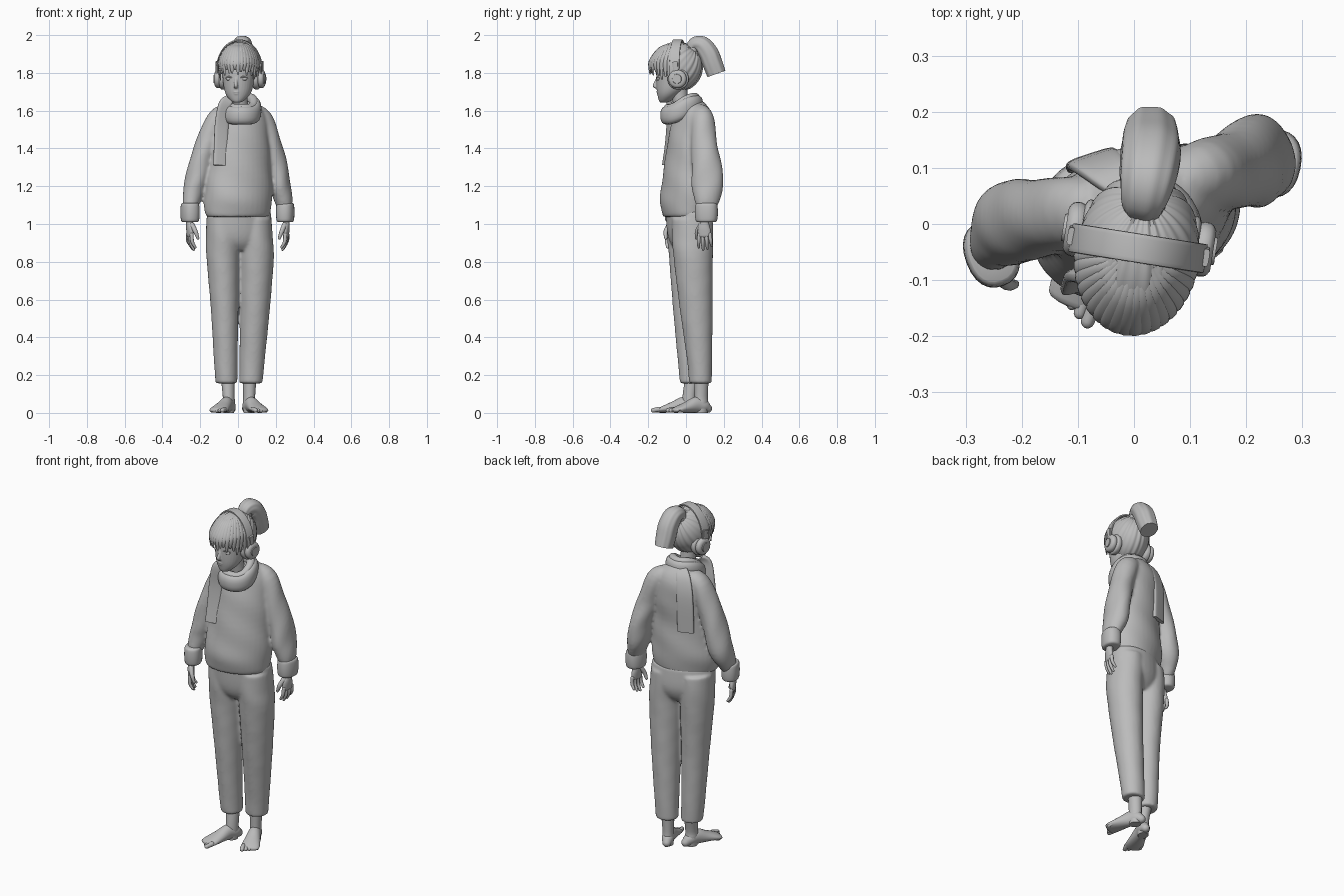
import bpy, bmesh, math
from mathutils import Vector, Matrix

default_cube = bpy.data.objects.get("Cube")
if default_cube:
    bpy.data.objects.remove(default_cube, do_unlink=True)

grey = bpy.data.materials.new("plain grey")
grey.use_nodes = True
grey.diffuse_color = (.5, .5, .5, 1)
grey.node_tree.nodes["Principled BSDF"].inputs["Base Color"].default_value = (.5, .5, .5, 1)

HEAD = Matrix.Translation((.007, -.045, 0)) @ Matrix.Rotation(math.radians(-9), 4, "Z")
BODY_SIDE = Vector((.95, .31, 0))


def finish(name, bm, matrix=None, angle=50):
    """Turn a bmesh into a smooth grey object."""
    if matrix:
        bm.transform(matrix)
    bmesh.ops.recalc_face_normals(bm, faces=bm.faces)
    mesh = bpy.data.meshes.new(name)
    bm.to_mesh(mesh)
    bm.free()
    mesh.materials.append(grey)
    obj = bpy.data.objects.new(name, mesh)
    bpy.context.collection.objects.link(obj)
    bpy.ops.object.select_all(action="DESELECT")
    obj.select_set(True)
    bpy.context.view_layer.objects.active = obj
    bpy.ops.object.shade_smooth_by_angle(angle=math.radians(angle))
    return obj


def fuse(name, parts, voxel, repeats):
    """Join overlapping parts into one soft surface."""
    bpy.ops.object.select_all(action="DESELECT")
    for part in parts:
        part.select_set(True)
    bpy.context.view_layer.objects.active = parts[0]
    bpy.ops.object.join()
    parts[0].name = name
    remesh = parts[0].modifiers.new("blend", "REMESH")
    remesh.mode = "VOXEL"
    remesh.voxel_size = voxel
    remesh.use_smooth_shade = True
    soften = parts[0].modifiers.new("soften", "SMOOTH")
    soften.factor = .5
    soften.iterations = repeats


def resample(points, steps, closed):
    """Catmull-Rom curve through points of (x, y, z, half width, half depth)."""
    count = len(points)
    pick = lambda i: points[i % count] if closed else points[max(0, min(count - 1, i))]
    result = []
    for i in range(count if closed else count - 1):
        a, b, c, d = (pick(i + k) for k in (-1, 0, 1, 2))
        for s in range(steps):
            t = s / steps
            result.append([q + t / 2 * (r - p + t * (2 * p - 5 * q + 4 * r - u + t * (3 * (q - r) + u - p)))
                           for p, q, r, u in zip(a, b, c, d)])
    if not closed:
        result.append(list(points[-1]))
    return result


def sweep(name, points, side=(1, 0, 0), sides=20, steps=4, closed=False, power=2,
          level=False, rounded=False, fold=0, ridges=0, matrix=None):
    """Loft elliptical sections along a curved path."""
    points = [tuple(p) if len(p) == 5 else (*p, p[3]) for p in points]
    samples = resample(points, steps, closed)
    spots = [Vector(s[:3]) for s in samples]
    rings = []
    for i, s in enumerate(samples):
        if closed:
            along = spots[(i + 1) % len(spots)] - spots[i - 1]
        else:
            along = spots[min(i + 1, len(spots) - 1)] - spots[max(i - 1, 0)]
        along = Vector((0, 0, 1)) if level else along.normalized()
        wide = Vector(side)
        wide = (wide - along * wide.dot(along)).normalized()
        rings.append((spots[i], along, wide, along.cross(wide), s[3], s[4]))
    if rounded:
        for end, sign in ((0, -1), (-1, 1)):
            spot, along, wide, deep, a, b = rings[end]
            for k in (.5, .85, .97):
                r = math.sqrt(1 - k * k)
                ring = (spot + along * sign * k * min(a, b), along, wide, deep, a * r, b * r)
                rings.insert(0 if sign < 0 else len(rings), ring)
    bm = bmesh.new()
    loops = []
    for spot, along, wide, deep, a, b in rings:
        loop = []
        for j in range(sides):
            angle = math.tau * j / sides
            c, s = math.cos(angle), math.sin(angle)
            c, s = (math.copysign(abs(v) ** (2 / power), v) for v in (c, s))
            swell = 1 + fold * math.sin(3 * angle + 34 * spot.z) + ridges * math.cos(9 * angle)
            loop.append(bm.verts.new(spot + (wide * a * c + deep * b * s) * swell))
        loops.append(loop)
    for i in range(len(loops) if closed else len(loops) - 1):
        one, two = loops[i], loops[(i + 1) % len(loops)]
        for j in range(sides):
            k = (j + 1) % sides
            bm.faces.new((one[j], one[k], two[k], two[j]))
    if not closed:
        bm.faces.new(loops[0])
        bm.faces.new(loops[-1])
    return finish(name, bm, matrix)


def ball(name, spot, size, matrix=None):
    bm = bmesh.new()
    bmesh.ops.create_uvsphere(bm, u_segments=20, v_segments=12, radius=1)
    bm.transform(Matrix.Translation(spot) @ Matrix.Diagonal((*size, 1)))
    return finish(name, bm, matrix)


# Trousers
fuse("trousers", [
    sweep("trouser_seat", [(.005, .02, .86, .06, .07), (.007, .02, .9, .14, .098),
                           (.008, .02, .96, .176, .113), (.005, .012, 1.07, .174, .113)],
          BODY_SIDE, 32, level=True),
    sweep("left_trouser_leg", [(.068, .077, .156, .062, .06), (.075, .072, .28, .067, .067),
                               (.089, .054, .55, .08, .087), (.097, .038, .82, .093, .104),
                               (.092, .035, .93, .092, .11), (.088, .033, 1.03, .088, .108)],
          sides=28, level=True, fold=.008),
    sweep("right_trouser_leg", [(-.061, .03, .156, .058, .062), (-.065, .025, .28, .063, .069),
                                (-.071, .013, .55, .073, .082), (-.08, .01, .82, .087, .1),
                                (-.08, .008, .93, .09, .108), (-.078, .005, 1.03, .09, .106)],
          sides=28, level=True, fold=.008),
], .007, 14)

# Sweater
fuse("sweater", [
    sweep("sweater_body", [(0, 0, 1.038, .168, .115), (0, 0, 1.06, .178, .122), (0, 0, 1.13, .185, .132),
                           (.005, .005, 1.22, .178, .127), (.01, .012, 1.34, .165, .118),
                           (.01, .026, 1.46, .158, .114), (.01, .036, 1.55, .147, .102),
                           (.015, .037, 1.61, .113, .083), (.015, .03, 1.65, .06, .06)],
          BODY_SIDE, 36, level=True, fold=.013),
    sweep("left_sleeve", [(.075, .07, 1.585, .052, .055), (.125, .087, 1.55, .06, .064),
                          (.167, .095, 1.43, .061, .068), (.202, .109, 1.31, .06, .08),
                          (.222, .114, 1.2, .057, .084), (.24, .11, 1.13, .049, .068),
                          (.248, .107, 1.08, .038, .05)], sides=28, fold=.018),
    sweep("right_sleeve", [(-.065, .03, 1.585, .052, .055), (-.11, .022, 1.55, .058, .063),
                           (-.163, .012, 1.43, .06, .069), (-.2, .005, 1.31, .062, .075),
                           (-.227, -.0, 1.2, .061, .075), (-.245, -.023, 1.13, .049, .06),
                           (-.254, -.042, 1.08, .038, .046)], sides=28, fold=.018),
], .008, 7)


# Cuffs and hands
def hand(label, cuff, wrist, forward, inward):
    cuff, wrist, forward, inward = (Vector(v) for v in (cuff, wrist, forward, inward))
    place = lambda f, i, down: wrist + forward * f + inward * i - Vector((0, 0, down))
    sweep(label + "_cuff", [(cuff.x, cuff.y, cuff.z + up, w * .78, w) for up, w in
                            ((.09, .05), (.08, .058), (.04, .061), (0, .057), (-.01, .047))],
          inward, 24, power=2.3)
    sweep(label + "_palm", [(*place(f, 0, d), w, t) for f, d, w, t in
                            ((0, -.03, .022, .02), (0, .01, .022, .018), (.004, .045, .034, .017),
                             (.003, .08, .035, .013))], forward, 16, rounded=True)
    for i, length in enumerate((.06, .075, .08, .068)):
        f = -.027 + i * .019
        sweep(f"{label}_finger_{i + 1}", [(*place(f, 0, .075), .0105),
                                          (*place(f * 1.15, .002, .08 + length * .5), .0095),
                                          (*place(f * 1.2, .018, .075 + length), .007)],
              forward, 10, rounded=True)
    sweep(label + "_thumb", [(*place(.022, .005, .025), .014), (*place(.045, .016, .06), .012),
                             (*place(.05, .028, .095), .008)], inward, 10, rounded=True)


hand("left", (.25, .108, 1.02), (.256, .1, 1.02), (-.2, -.98, 0), (-.98, .2, 0))
hand("right", (-.254, -.053, 1.02), (-.256, -.07, 1.02), (.35, -.94, 0), (.94, .35, 0))


# Bare feet
def foot(label, heel, toe, shin, inner):
    heel, toe = Vector((*heel, 0)), Vector((*toe, 0))
    ahead = toe - heel
    across = Vector((-ahead.y, ahead.x, 0)).normalized()
    if across.x * inner < 0:
        across = -across
    sweep(label + "_foot", [(*(heel + ahead * t + Vector((0, 0, h))), w, h) for t, w, h in
                            ((.04, .024, .024), (.14, .032, .036), (.32, .034, .043),
                             (.55, .042, .031), (.77, .05, .02), (.88, .047, .014))],
          across, 18, rounded=True)
    ankle = heel + ahead * .2
    sweep(label + "_ankle", [(*ankle, .028, .033), (ankle.x, ankle.y, .05, .032, .037),
                             (ankle.x, ankle.y, .09, .031, .036), (*shin, .2, .037, .039)],
          across, 18, level=True)
    for i in range(5):
        start = heel + ahead * (.85 - .025 * i) + across * (.037 - .0185 * i)
        radius = .0135 - .0011 * i
        tip = start + ahead * (.14 - .014 * i)
        sweep(f"{label}_toe_{i + 1}", [(start.x, start.y, radius + .006, radius),
                                       (tip.x, tip.y, radius, radius * .9)],
              across, 10, rounded=True)


foot("left", (.042, .122), (.128, -.083), (.062, .082), -1)
foot("right", (-.032, .062), (-.118, -.163), (-.055, .035), 1)

# Scarf: a fat rolled loop, low at the front, and two hanging tails
turns = [math.tau * i / 16 for i in range(16)]
for name, z, radius, tall, thick in (("scarf_loop", 1.604, .074, .048, .032),
                                     ("scarf_inner_fold", 1.63, .066, .034, .024)):
    sweep(name, [(.018 + radius * math.cos(a), -.023 + radius * 1.1 * math.sin(a),
                  z + .034 * math.sin(a) + .005 * math.sin(3 * a), tall, thick) for a in turns],
          (0, 0, 1), 18, 3, closed=True, power=2.4)
sweep("scarf_front_tail", [(-.045, -.07, 1.66, .025, .012), (-.07, -.085, 1.63, .034, .012),
                           (-.086, -.084, 1.53, .037, .012), (-.09, -.093, 1.42, .038, .011),
                           (-.092, -.108, 1.31, .04, .011)], BODY_SIDE, 24, power=4)
sweep("scarf_back_tail", [(-.02, .07, 1.64, .03, .012), (-.05, .098, 1.6, .04, .012),
                          (-.073, .115, 1.5, .045, .011), (-.077, .112, 1.3, .046, .011)],
      BODY_SIDE, 24, power=4)

# Head, neck and face
sweep("neck", [(.012, -.01, 1.58, .045), (.008, -.03, 1.66, .042), (.005, -.04, 1.74, .045)])
fuse("face", [
    sweep("skull", [(0, -.075, 1.643, .014, .016), (0, -.067, 1.652, .034, .032),
                    (0, -.05, 1.68, .06, .056), (0, -.035, 1.715, .075, .076),
                    (0, -.022, 1.77, .084, .091), (0, -.01, 1.83, .09, .1),
                    (0, 0, 1.89, .078, .09), (0, 0, 1.93, .045, .05)],
          sides=32, level=True, matrix=HEAD),
    sweep("nose", [(0, -.105, 1.785, .006, .006), (0, -.113, 1.755, .008, .009),
                   (0, -.122, 1.732, .011, .011), (0, -.108, 1.722, .011, .006)],
          sides=14, rounded=True, matrix=HEAD),
    ball("upper_lip", (0, -.099, 1.699), (.022, .014, .006), HEAD),
    ball("lower_lip", (0, -.097, 1.689), (.018, .014, .006), HEAD),
], .0035, 3)
for x in (-1, 1):
    side = "left" if x > 0 else "right"
    ball(side + "_eye", (x * .037, -.093, 1.768), (.02, .013, .01), HEAD)
    sweep(side + "_eyelid", [(x * .016, -.108, 1.769, .003), (x * .036, -.103, 1.78, .004),
                             (x * .059, -.084, 1.773, .003)], (0, 0, 1), 8, matrix=HEAD)

# Combed hair gathered towards the ponytail
bm = bmesh.new()
bmesh.ops.create_uvsphere(bm, u_segments=144, v_segments=36, radius=1)
for v in bm.verts:
    turn = math.atan2(v.co.y, v.co.x)
    v.co *= 1 + .01 * math.cos(24 * turn) + .008 * math.sin(17 * turn)
bm.transform(Matrix.Translation((0, -.004, 1.832)) @ Matrix.Diagonal((.109, .138, .132, 1))
             @ Matrix.Rotation(math.radians(-42), 4, "X"))
bare = [f for f in bm.faces for c in [f.calc_center_median()]
        if c.z < 1.712 or (c.y < -.035 and c.z < 1.84)]
bmesh.ops.delete(bm, geom=bare, context="FACES")
finish("hair_cap", bm, HEAD)

# Fringe and side locks, combed forward from under the band
for i in range(19):
    a = math.radians(-81 + 9 * i)
    s, c = math.sin(a), math.cos(a)
    drop = 1.803 + .014 * math.sin(i * 2.3) - .05 * abs(s) ** 5
    sweep(f"fringe_lock_{i + 1}", [(s * r, -.006 - c * d, z, w, t) for r, d, z, w, t in
                                   ((.04, .035, 1.95, .009, .005), (.07, .085, 1.932, .013, .007),
                                    (.097, .124, 1.888, .017, .008), (.106, .143, 1.848, .015, .007),
                                    (.1, .14, drop, .004, .003))],
          (c, s, 0), 8, matrix=HEAD)

# Ponytail and its tie
sweep("ponytail", [(-.002, .07, 1.915, .03, .024), (-.003, .09, 1.948, .041, .038),
                   (-.003, .13, 1.948, .05, .047), (-.004, .166, 1.905, .053, .052),
                   (-.007, .188, 1.85, .052, .052), (-.01, .208, 1.795, .046, .05)],
      sides=54, ridges=.022, power=2.3, matrix=HEAD)
sweep("hair_tie", [(-.002, .07, 1.908, .036, .033), (-.002, .083, 1.925, .039, .035)],
      rounded=True, matrix=HEAD)

# Headphones
arc = [math.radians(d) for d in range(-8, 189, 14)]
sweep("headphone_band", [(.118 * math.cos(a), .002, 1.812 + .16 * math.sin(a), .026, .005) for a in arc],
      (0, 1, 0), 16, power=5, matrix=HEAD)
for x in (-1, 1):
    side = "left" if x > 0 else "right"
    for part, profile in (("ear_pad", ((.07, .04), (.078, .054), (.098, .056), (.105, .046))),
                          ("ear_cup", ((.1, .044), (.113, .049), (.126, .046), (.133, .036))),
                          ("ear_cap", ((.13, .026), (.138, .024)))):
        sweep(f"{side}_{part}", [(x * d, .018, 1.768, r) for d, r in profile],
              (0, 1, 0), 28, 3, matrix=HEAD)
    sweep(side + "_band_arm", [(x * .12, .014, 1.79, .012, .007), (x * .121, .004, 1.86, .016, .007)],
          (0, 1, 0), 12, power=4, matrix=HEAD)
